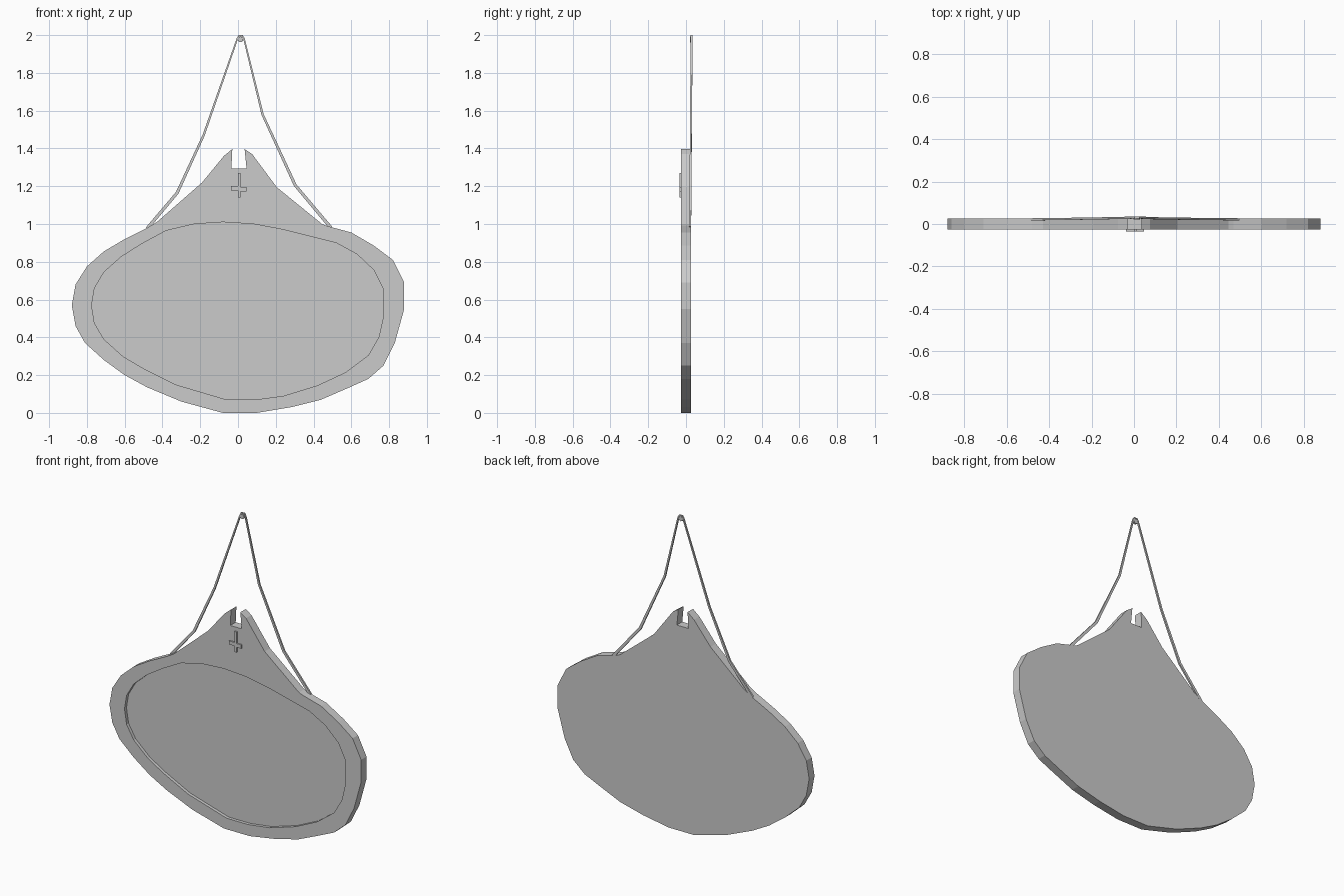
import bpy, bmesh, math
from mathutils import Vector

OUTLINE = [(-.08, 0), (.10, 0), (.28, .03), (.44, .07), (.59, .135), (.69, .18), (.77, .25),
           (.83, .37), (.88, .55), (.88, .69), (.82, .81), (.72, .885), (.60, .955), (.47, .99),
           (.445, 1.0), (.205, 1.195), (.075, 1.37), (.035, 1.397), (.045, 1.295), (-.035, 1.295),
           (-.03, 1.397), (-.075, 1.36), (-.19, 1.22), (-.43, 1.01), (-.48, .98), (-.60, .92),
           (-.71, .855), (-.80, .775), (-.86, .68), (-.88, .57), (-.86, .46), (-.81, .37),
           (-.71, .28), (-.60, .20), (-.48, .135), (-.30, .06)]
RECESS = [(-.06, .07), (.09, .07), (.24, .09), (.42, .145), (.57, .215), (.69, .305), (.745, .40),
          (.77, .51), (.77, .655), (.72, .755), (.63, .84), (.52, .90), (.24, .97), (.08, 1.0),
          (-.08, 1.01), (-.23, 1.0), (-.38, .965), (-.51, .895), (-.62, .825), (-.71, .745),
          (-.76, .66), (-.775, .57), (-.76, .475), (-.71, .39), (-.61, .30), (-.50, .235), (-.33, .15)]


def finish(bm, name):
    bmesh.ops.recalc_face_normals(bm, faces=bm.faces)
    me = bpy.data.meshes.new(name)
    bm.to_mesh(me)
    bm.free()
    ob = bpy.data.objects.new(name, me)
    bpy.context.collection.objects.link(ob)
    return ob


def ring(bm, pts, y):
    return [bm.verts.new((x, y, z)) for x, z in pts]


def walls(bm, a, b):
    n = len(a)
    for i in range(n):
        j = (i + 1) % n
        bm.faces.new((a[i], a[j], b[j], b[i]))


def prism(name, pts, y0, y1):
    bm = bmesh.new()
    a, b = ring(bm, pts, y0), ring(bm, pts, y1)
    walls(bm, a, b)
    bm.faces.new(a)
    bm.faces.new(b)
    return finish(bm, name)


# Board with a shallow recessed panel in the front
bm = bmesh.new()
front, back = ring(bm, OUTLINE, -.027), ring(bm, OUTLINE, .027)
lip, floor = ring(bm, RECESS, -.027), ring(bm, RECESS, -.007)
walls(bm, front, back)
walls(bm, lip, floor)
bm.faces.new(back)
bm.faces.new(floor)
rim = [bm.edges.get((r[i - 1], r[i])) for r in (front, lip) for i in range(len(r))]
bmesh.ops.triangle_fill(bm, use_beauty=True, edges=rim)
finish(bm, "board")

# Raised cross ornament above the panel
prism("cross_ornament", [(-.001, 1.14), (.014, 1.14), (.014, 1.173), (.046, 1.173), (.046, 1.197),
                         (.014, 1.197), (.014, 1.27), (-.001, 1.27), (-.001, 1.2), (-.038, 1.2),
                         (-.038, 1.178), (-.001, 1.178)], -.035, -.026)

# Hanging cord: a square strip tapering towards the top (x, y, z, half width)
CORD = [(-.482, .022, .975, .009), (-.322, .024, 1.165, .008), (-.182, .026, 1.47, .006),
        (-.004, .030, 1.98, .004), (.004, .030, 1.996, .004), (.024, .030, 1.996, .004),
        (.032, .030, 1.98, .004), (.130, .026, 1.58, .006), (.303, .024, 1.205, .008),
        (.492, .022, .98, .009)]
bm = bmesh.new()
pts = [Vector(c[:3]) for c in CORD]
rings = []
for i, p in enumerate(pts):
    d = pts[min(i + 1, len(pts) - 1)] - pts[max(i - 1, 0)]
    side = Vector((-d.z, 0, d.x)).normalized() * CORD[i][3]
    dy = Vector((0, .005, 0))
    rings.append([bm.verts.new(p + s * side + t * dy)
                  for s, t in ((1, 1), (1, -1), (-1, -1), (-1, 1))])
for a, b in zip(rings, rings[1:]):
    walls(bm, a, b)
bm.faces.new(rings[0])
bm.faces.new(rings[-1])
finish(bm, "hanging_cord")

# Small nail holding the cord
prism("nail", [(.013 + .015 * math.cos(k * math.pi / 4), 1.977 + .015 * math.sin(k * math.pi / 4))
               for k in range(8)], .021, .034)
